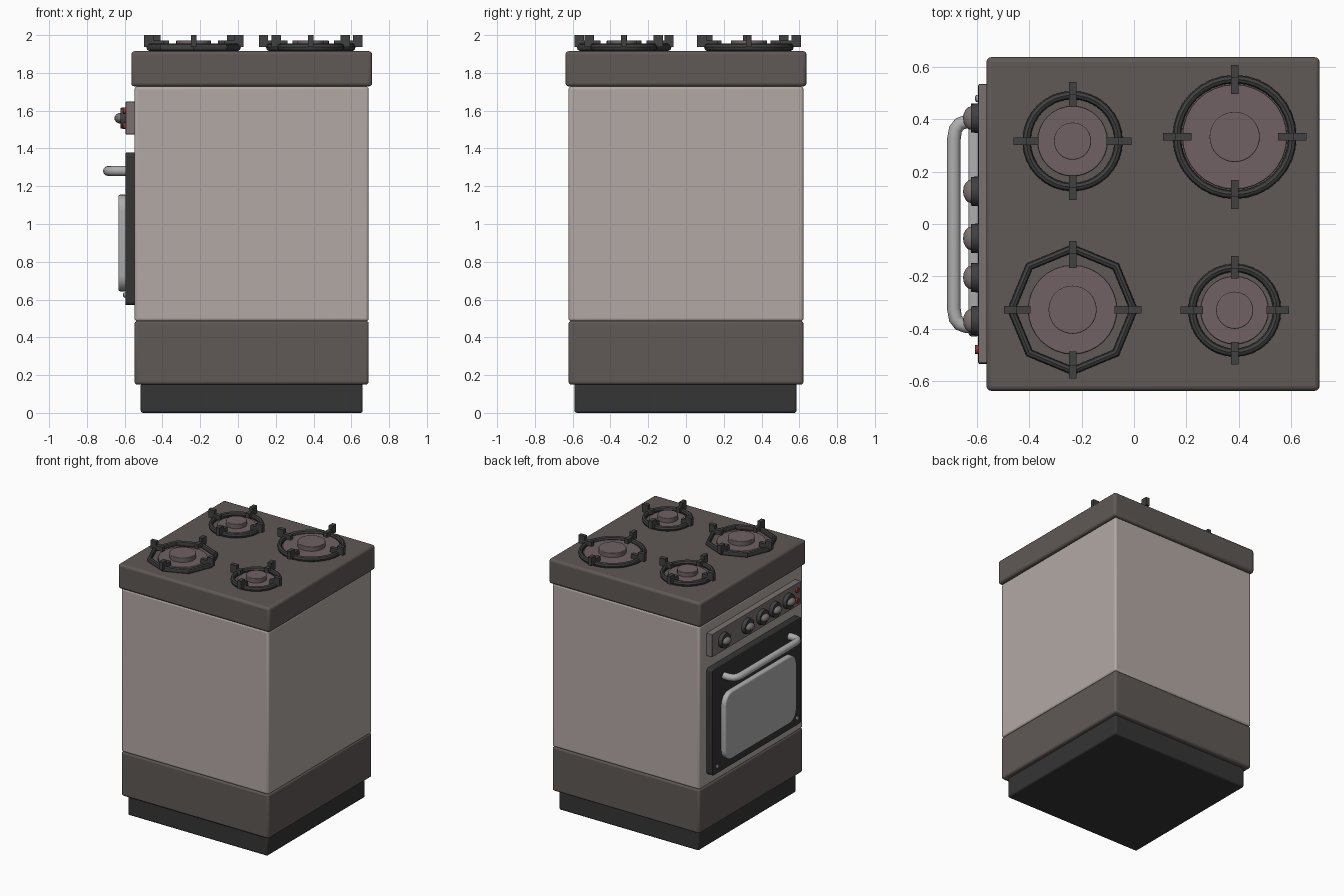
import bpy, bmesh
from math import pi, cos, sin
from mathutils import Matrix, Vector

if "Cube" in bpy.data.objects:
    bpy.data.objects.remove(bpy.data.objects["Cube"])


def material(name, r, g, b):
    m = bpy.data.materials.new(name)
    m.diffuse_color = (r, g, b, 1)
    m.use_nodes = True
    m.node_tree.nodes["Principled BSDF"].inputs["Base Color"].default_value = m.diffuse_color
    return m


PALE = material("pale_enamel", 0.45, 0.395, 0.375)
DARK = material("dark_enamel", 0.115, 0.10, 0.092)
BLACK = material("black", 0.035, 0.035, 0.035)
IRON = material("iron", 0.05, 0.052, 0.05)
PANEL = material("panel_grey", 0.19, 0.165, 0.16)
METAL = material("metal", 0.42, 0.42, 0.42)
BURNER = material("burner", 0.16, 0.12, 0.125)
RED = material("red", 0.35, 0.03, 0.025)


def finish(name, bm, mat, bevel=0.0, angle=35):
    bmesh.ops.recalc_face_normals(bm, faces=bm.faces)
    me = bpy.data.meshes.new(name)
    bm.to_mesh(me)
    bm.free()
    ob = bpy.data.objects.new(name, me)
    bpy.context.collection.objects.link(ob)
    me.materials.append(mat)
    if bevel:
        mod = ob.modifiers.new("bevel", 'BEVEL')
        mod.width, mod.segments = bevel, 3
        mod.limit_method = 'ANGLE'
    bpy.ops.object.select_all(action='DESELECT')
    ob.select_set(True)
    bpy.context.view_layer.objects.active = ob
    bpy.ops.object.shade_smooth_by_angle(angle=angle * pi / 180)
    return ob


def box(name, lo, hi, mat, bevel=0.0, corner=0.0):
    """Box between two corners; corner rounds the edges running along x."""
    bm = bmesh.new()
    lo, hi = Vector(lo), Vector(hi)
    bmesh.ops.create_cube(bm, size=1, matrix=Matrix.Translation((lo + hi) / 2)
                          @ Matrix.Diagonal((*(hi - lo), 1)))
    if corner:
        edges = [e for e in bm.edges
                 if abs(e.verts[0].co.x - e.verts[1].co.x) > 1e-4]
        bmesh.ops.bevel(bm, geom=edges, offset=corner, segments=6,
                        profile=0.5, affect='EDGES')
    return finish(name, bm, mat, bevel)


def lathe(name, profile, centre, mat, axis='Z', sides=32, closed=False, bevel=0.0):
    """Revolve (radius, height) points; axis 'X' points the height along -x."""
    bm = bmesh.new()
    rings = [[bm.verts.new((r * cos(2 * pi * i / sides), r * sin(2 * pi * i / sides), h))
              for i in range(sides)] for r, h in profile]
    pairs = list(zip(rings, rings[1:]))
    if closed:
        pairs.append((rings[-1], rings[0]))
    else:
        bm.faces.new(rings[0])
        bm.faces.new(rings[-1])
    for a, b in pairs:
        for i in range(sides):
            j = (i + 1) % sides
            bm.faces.new((a[i], a[j], b[j], b[i]))
    rot = Matrix.Rotation(-pi / 2, 4, 'Y') if axis == 'X' else Matrix()
    bm.transform(Matrix.Translation(centre) @ rot)
    return finish(name, bm, mat, bevel)


# Cabinet, stacked from the floor up
box("plinth", (-0.515, -0.59, 0), (0.66, 0.585, 0.16), BLACK, 0.012)
box("lower_drawer", (-0.548, -0.622, 0.15), (0.692, 0.622, 0.487), DARK, 0.015)
box("cabinet_body", (-0.548, -0.622, 0.485), (0.692, 0.622, 1.728), PALE, 0.015)
box("cooktop", (-0.565, -0.638, 1.728), (0.71, 0.638, 1.915), DARK, 0.018)

# Oven door with window and corner screws
box("oven_door", (-0.596, -0.535, 0.57), (-0.54, 0.535, 1.378), BLACK, 0.005, 0.02)
box("oven_window", (-0.633, -0.43, 0.643), (-0.59, 0.43, 1.156), METAL, 0.012, 0.085)
for s in (-1, 1):
    lathe("door_screw", [(0.013, 0), (0.013, 0.01), (0.007, 0.014)],
          (-0.594, s * 0.48, 0.625), METAL, 'X', 12)

# Door handle: a bent tube
path = [(-0.59, 0.392), (-0.64, 0.392), (-0.667, 0.383), (-0.683, 0.362), (-0.689, 0.325)]
path += [(x, -y) for x, y in reversed(path)]
curve = bpy.data.curves.new("handle_path", 'CURVE')
curve.dimensions = '3D'
curve.bevel_depth, curve.bevel_resolution = 0.026, 4
curve.use_fill_caps = True
spline = curve.splines.new('POLY')
spline.points.add(len(path) - 1)
for p, (x, y) in zip(spline.points, path):
    p.co = (x, y, 1.281, 1)
spline.use_smooth = True
handle = bpy.data.objects.new("door_handle", curve)
bpy.context.collection.objects.link(handle)
curve.materials.append(METAL)

# Control panel, knobs and red buttons
box("control_panel", (-0.595, -0.532, 1.474), (-0.54, 0.535, 1.648), PANEL, 0.004)
for y in (0.405, 0.125, -0.055, -0.205, -0.37):
    lathe("knob_base", [(0.057, 0), (0.055, 0.029)], (-0.594, y, 1.56), IRON, 'X', 24)
    bm = bmesh.new()
    bmesh.ops.create_uvsphere(bm, u_segments=16, v_segments=10, radius=1,
                              matrix=Matrix.Translation((-0.622, y, 1.56))
                              @ Matrix.Diagonal((0.032, 0.045, 0.028, 1)))
    finish("knob_grip", bm, PANEL)
for z in (1.52, 1.6):
    lathe("red_button", [(0.018, 0), (0.018, 0.015)], (-0.594, -0.48, z), RED, 'X', 16)

# Burners: x, y, ring outer, disc, cap, prong inner, prong outer, ring sides
burners = [(-0.235, 0.317, 0.192, 0.134, 0.071, 0.13, 0.226, 32),
           (0.385, 0.333, 0.237, 0.20, 0.096, 0.165, 0.275, 32),
           (-0.235, -0.328, 0.25, 0.17, 0.092, 0.16, 0.263, 8),
           (0.385, -0.33, 0.178, 0.13, 0.071, 0.122, 0.207, 32)]
for x, y, ring, disc, cap, inner, outer, sides in burners:
    c = (x, y, 0)
    lathe("burner_disc", [(disc, 1.90), (disc, 1.938)], c, BURNER, bevel=0.004)
    lathe("burner_cap", [(cap, 1.93), (cap, 1.972)], c, BURNER, bevel=0.004)
    t = 0.016
    section = [(ring - t + t * cos(a * pi / 4), 1.936 + 0.02 * sin(a * pi / 4))
               for a in range(8)]
    lathe("grate_ring", section, c, IRON, sides=sides, closed=True)
    # Four L-shaped prongs with raised outer tips, as one mesh
    bm = bmesh.new()
    tip = outer - 0.05
    outline = [(inner, 1.938), (outer, 1.938), (outer, 2.0), (tip, 2.0),
               (tip, 1.972), (inner, 1.972)]
    for k in range(4):
        rot = Matrix.Rotation(k * pi / 2, 4, 'Z')
        loops = [[bm.verts.new(Matrix.Translation(c) @ rot @ Vector((r, w, z)))
                  for r, z in outline] for w in (-0.0145, 0.0145)]
        bm.faces.new(loops[0])
        bm.faces.new(loops[1])
        for i in range(6):
            j = (i + 1) % 6
            bm.faces.new((loops[0][i], loops[0][j], loops[1][j], loops[1][i]))
    finish("grate_prongs", bm, IRON)
